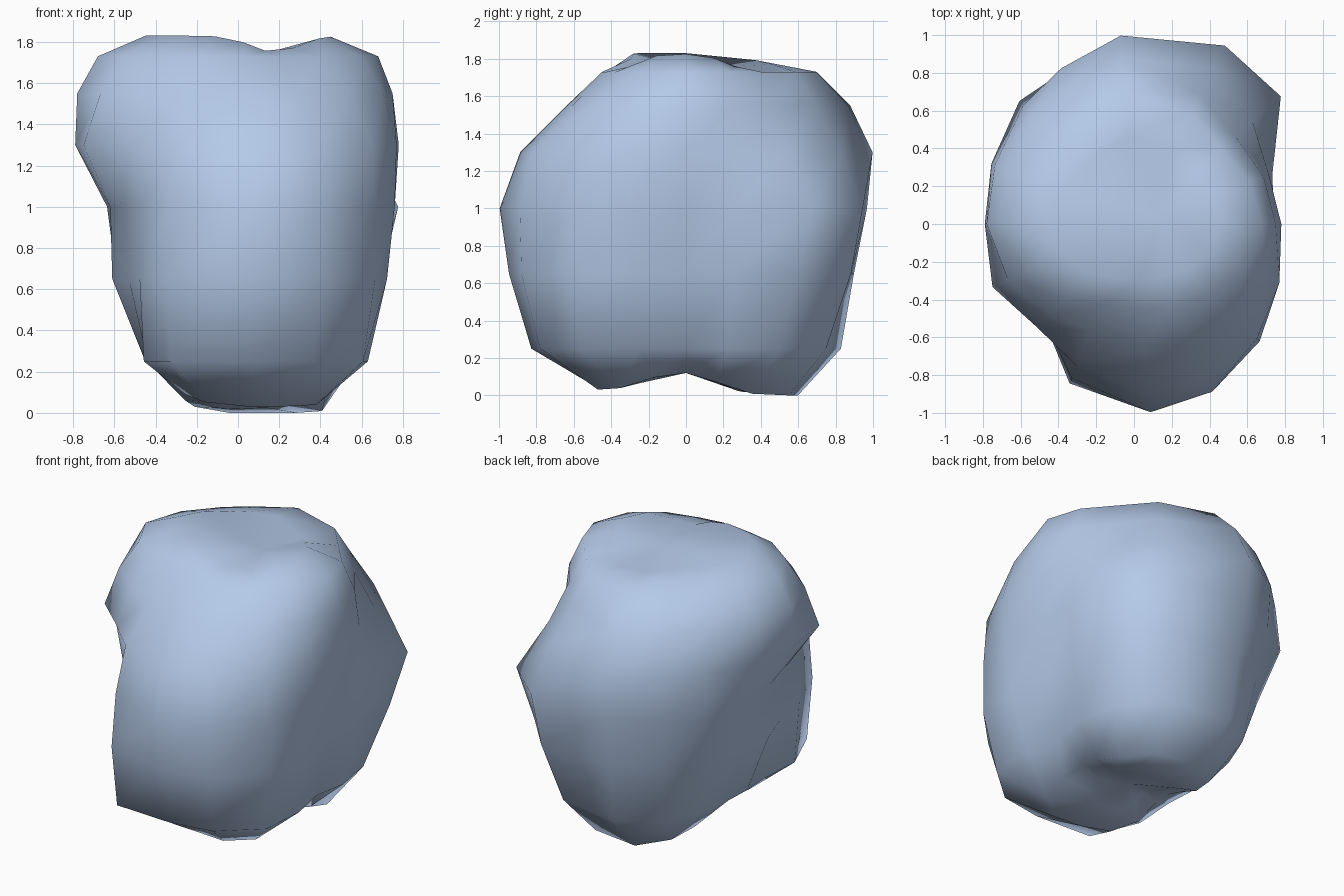
import bpy, bmesh
from math import cos, sin, radians, exp

if "Cube" in bpy.data.objects:
    bpy.data.objects.remove(bpy.data.objects["Cube"])

# Directions around z, starting at +x and turning toward the back
ANGLES = [0, 20, 41, 63, 94, 115, 133, 157, 180, 204, 227, 248, 275, 295, 317, 338]
N = len(ANGLES)
# Radii in those directions for each height
SECTIONS = [
    (0.05, [.40, .45, .54, .62, .60, .50, .38, .30, .26, .30, .38, .45, .46, .52, .52, .45]),
    (0.25, [.58, .66, .76, .84, .83, .72, .58, .48, .45, .48, .67, .87, .83, .86, .83, .68]),
    (0.65, [.67, .72, .92, .99, .90, .81, .75, .64, .61, .58, .70, .91, .95, .97, .91, .78]),
    (1.00, [.74, .78, 1.03, 1.06, .97, .89, .89, .69, .62, .61, .70, .88, 1.0, .98, .91, .82]),
    (1.30, [.78, .76, .83, .93, 1.0, .91, .86, .82, .79, .82, .75, .81, .89, .91, .89, .83]),
    (1.55, [.75, .73, .71, .77, .88, .81, .80, .80, .78, .73, .66, .61, .64, .67, .74, .76]),
    (1.73, [.68, .65, .61, .66, .70, .63, .62, .65, .68, .61, .53, .46, .45, .47, .55, .64]),
]


def underside(x, y):
    """Height of the base: two feet with a groove running across x."""
    return 0.12 * exp(-(y / 0.22) ** 2) + 0.03 * (y < -0.05) + 0.2 * max(0, -x - 0.07)


def crown(x, y):
    """Height of the top: a shallow valley at x = 0.2, falling toward the back."""
    return 1.83 - 0.08 * exp(-((x - 0.18) / 0.16) ** 2) - 0.1 * max(0, y)


bm = bmesh.new()


def ring(radii, height):
    verts = []
    for angle, r in zip(ANGLES, radii):
        x, y = r * cos(radians(angle)), r * sin(radians(angle))
        verts.append(bm.verts.new((x, y, height(x, y))))
    return verts


# Inner base ring, body rings, inner top ring
low, high = SECTIONS[0][1], SECTIONS[-1][1]
rings = [ring([r * 0.5 for r in low], underside), ring(low, underside)]
for z, radii in SECTIONS[1:]:
    rings.append(ring(radii, lambda x, y, z=z: z))
rings.append(ring([r * 0.66 for r in high], crown))

# Skin between rings
for a, b in zip(rings, rings[1:]):
    for i in range(N):
        j = (i + 1) % N
        bm.faces.new((a[i], a[j], b[j], b[i]))

# Close base and crown
base = bm.verts.new((0.05, 0, 0.12))
top = bm.verts.new((0.15, 0.05, 1.75))
for i in range(N):
    j = (i + 1) % N
    bm.faces.new((base, rings[0][j], rings[0][i]))
    bm.faces.new((top, rings[-1][i], rings[-1][j]))
bmesh.ops.recalc_face_normals(bm, faces=bm.faces[:])
for f in bm.faces:
    f.smooth = True

mesh = bpy.data.meshes.new("boulder")
bm.to_mesh(mesh)
bm.free()
boulder = bpy.data.objects.new("boulder", mesh)
bpy.context.collection.objects.link(boulder)

# Blue-grey stone
stone = bpy.data.materials.new("stone")
stone.diffuse_color = (0.46, 0.59, 0.81, 1)
stone.use_nodes = True
stone.node_tree.nodes["Principled BSDF"].inputs["Base Color"].default_value = stone.diffuse_color
mesh.materials.append(stone)
